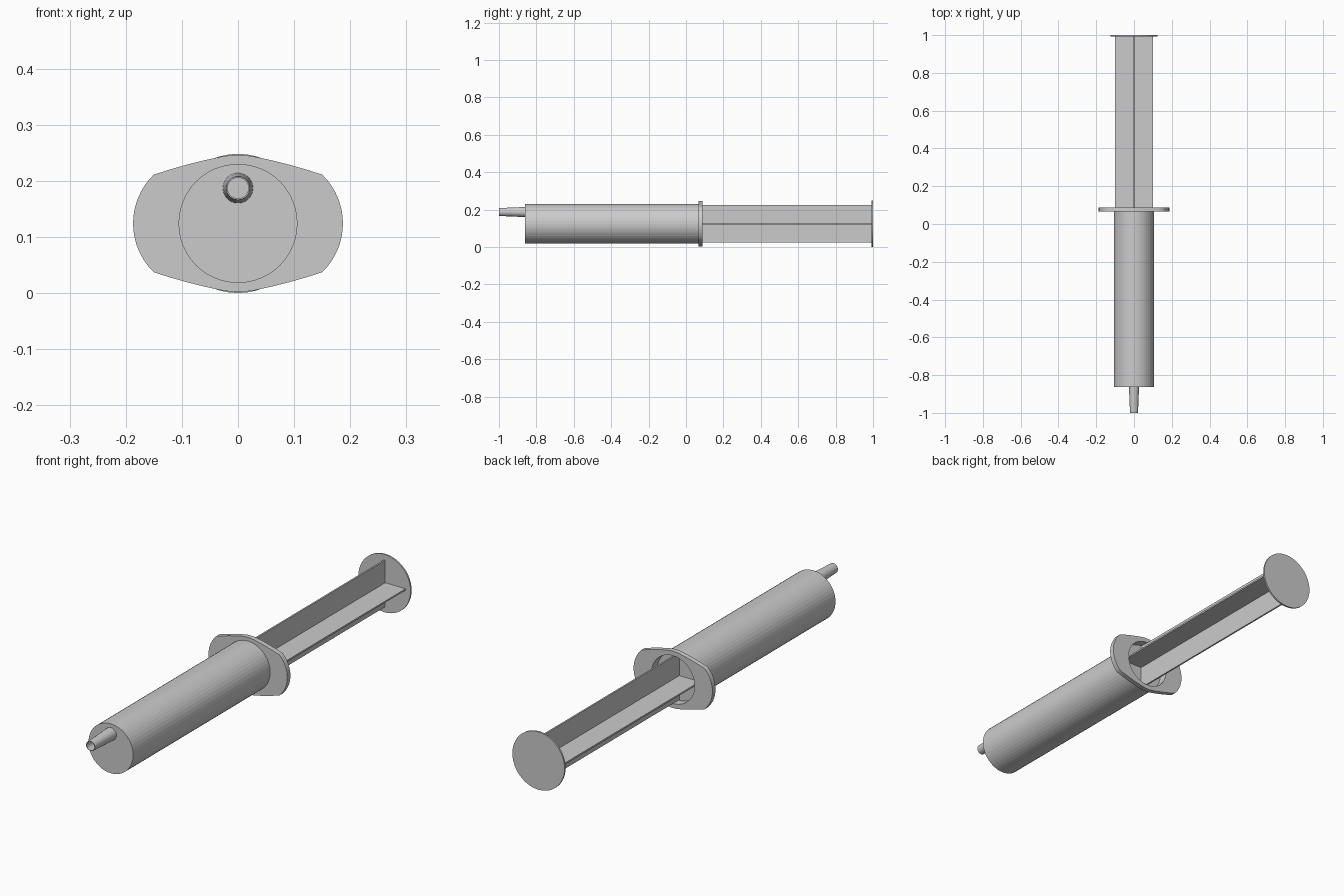
import bpy, bmesh, math
from mathutils import Matrix

if "Cube" in bpy.data.objects:
    bpy.data.objects.remove(bpy.data.objects["Cube"])

CZ = 0.124     # height of the main axis


def lathe(name, profile, cz, steps):
    """Spin (radius, y) points around an axis parallel to y at height cz."""
    bm = bmesh.new()
    verts = [bm.verts.new((r, y, 0)) for r, y in profile]
    edges = [bm.edges.new(p) for p in zip(verts, verts[1:])]
    bmesh.ops.spin(bm, geom=verts + edges, cent=(0, 0, 0), axis=(0, 1, 0),
                   angle=2 * math.pi, steps=steps)
    bmesh.ops.remove_doubles(bm, verts=bm.verts, dist=1e-5)
    bmesh.ops.recalc_face_normals(bm, faces=bm.faces)
    return add_object(name, bm, cz)


def add_object(name, bm, cz):
    mesh = bpy.data.meshes.new(name)
    bm.to_mesh(mesh)
    bm.free()
    ob = bpy.data.objects.new(name, mesh)
    ob.location.z = cz
    bpy.context.collection.objects.link(ob)
    return ob


# Barrel with the shallow opening at the back
lathe("barrel", [(0, -0.862), (0.106, -0.862), (0.106, 0.075), (0.1025, 0.075),
                 (0.1025, 0.05), (0, 0.05)], CZ, 48)

# Off-centre tapered nozzle with a bore
lathe("nozzle", [(0.027, -0.86), (0.021, -1.0), (0.0185, -1.0),
                 (0.0185, -0.87), (0, -0.87)], 0.187, 32)

# Round thumb rest at the end of the plunger
lathe("thumb_rest", [(0, 0.993), (0.124, 0.993), (0.124, 1.0), (0, 1.0)], CZ, 48)

# Crossed plunger ribs
bm = bmesh.new()
y0, y1 = 0.045, 0.995
for sx, sz in ((0.2, 0.007), (0.007, 0.2)):
    bmesh.ops.create_cube(bm, size=1, matrix=Matrix.Translation((0, (y0 + y1) / 2, 0))
                          @ Matrix.Diagonal((sx, y1 - y0, sz, 1)))
add_object("plunger_ribs", bm, CZ)

# Finger flange: one quarter outline, mirrored, with a round hole
quarter = []
for i in range(9):                       # rounded grip end
    a = math.radians(46) * i / 8
    quarter.append((0.066 + 0.121 * math.cos(a), 0.121 * math.sin(a)))
quarter += [(0.12, 0.0965), (0.09, 0.105), (0.06, 0.1125), (0.03, 0.1190), (0.014, 0.1214), (0, 0.122)]
half = quarter + [(-x, z) for x, z in quarter[-2::-1]]
outline = half + [(x, -z) for x, z in half[-2:0:-1]]
hole = [(0.1025 * math.cos(math.tau * i / 48), 0.1025 * math.sin(math.tau * i / 48))
        for i in range(48)]

curve = bpy.data.curves.new("flange_outline", 'CURVE')
curve.dimensions = '2D'
curve.fill_mode = 'BOTH'
curve.extrude = 0.0105
for pts in (outline, hole):
    s = curve.splines.new('POLY')
    s.points.add(len(pts) - 1)
    for p, (x, z) in zip(s.points, pts):
        p.co = (x, z, 0, 1)
    s.use_cyclic_u = True
flange = bpy.data.objects.new("finger_flange", curve)
flange.location = (0, 0.0775, CZ)
flange.rotation_euler.x = math.pi / 2
bpy.context.collection.objects.link(flange)
bpy.context.view_layer.objects.active = flange
flange.select_set(True)
bpy.ops.object.convert(target='MESH')
